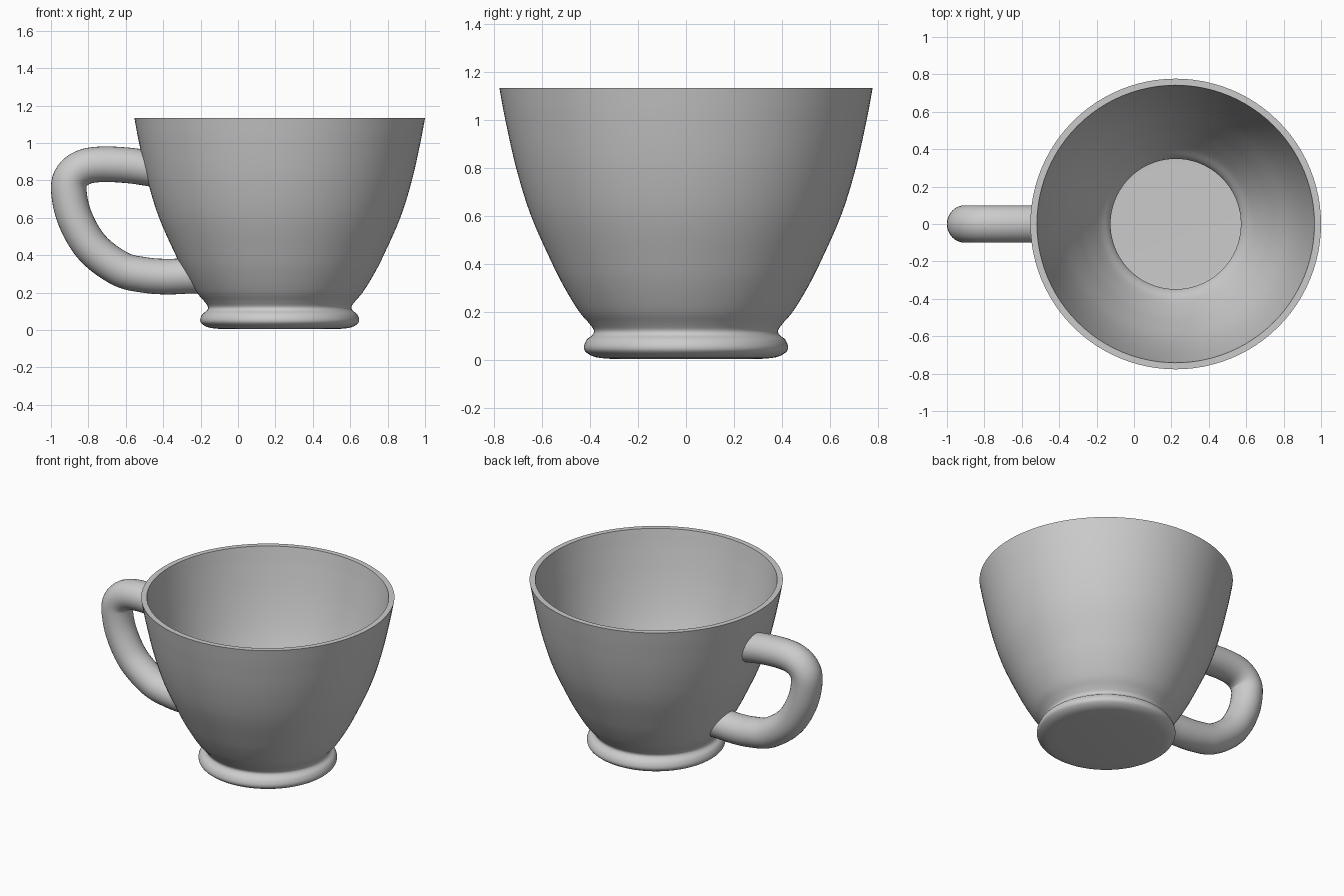
import bpy, bmesh, math
from mathutils import Vector

if "Cube" in bpy.data.objects:
    bpy.data.objects.remove(bpy.data.objects["Cube"])

CX = 0.223      # cup axis
SEG = 96

OUTER = [(0.30, 0.004), (0.375, 0.012), (0.415, 0.032), (0.425, 0.055), (0.413, 0.085),
         (0.389, 0.105), (0.384, 0.125), (0.405, 0.155), (0.447, 0.205), (0.505, 0.30),
         (0.556, 0.40), (0.645, 0.60), (0.707, 0.80), (0.752, 1.0), (0.777, 1.133)]
INNER = [(0.742, 1.133), (0.717, 1.0), (0.671, 0.80), (0.608, 0.60), (0.518, 0.40),
         (0.465, 0.30), (0.407, 0.205), (0.365, 0.155), (0.349, 0.125), (0.354, 0.10),
         (0.378, 0.075), (0.382, 0.055), (0.36, 0.042), (0.30, 0.04)]
HANDLE = [(-0.45, 0.86), (-0.58, 0.879), (-0.72, 0.886), (-0.82, 0.872), (-0.885, 0.825),
          (-0.905, 0.75), (-0.873, 0.60), (-0.78, 0.44), (-0.63, 0.327), (-0.50, 0.294),
          (-0.38, 0.285), (-0.26, 0.29)]


def spline(pts, n):
    """Catmull-Rom curve through 2D points."""
    p = [Vector(q) for q in pts]
    p = [2 * p[0] - p[1]] + p + [2 * p[-1] - p[-2]]
    out = []
    for i in range(1, len(p) - 2):
        a, b, c, d = p[i - 1:i + 3]
        for k in range(n):
            t = k / n
            out.append(0.5 * (2 * b + (c - a) * t + (2 * a - 5 * b + 4 * c - d) * t * t
                              + (3 * b - a - 3 * c + d) * t ** 3))
    return out + [p[-2]]


def skin(name, rings, cap):
    """Join rings of points into a smooth object."""
    bm = bmesh.new()
    vs = [[bm.verts.new(c) for c in r] for r in rings]
    for a, b in zip(vs, vs[1:]):
        n = len(a)
        for i in range(n):
            j = (i + 1) % n
            bm.faces.new((a[i], a[j], b[j], b[i]))
    if cap:
        bm.faces.new(vs[0])
        bm.faces.new(vs[-1])
    bmesh.ops.recalc_face_normals(bm, faces=bm.faces[:])
    me = bpy.data.meshes.new(name)
    bm.to_mesh(me)
    bm.free()
    ob = bpy.data.objects.new(name, me)
    bpy.context.collection.objects.link(ob)
    bpy.context.view_layer.objects.active = ob
    ob.select_set(True)
    bpy.ops.object.shade_smooth_by_angle(angle=math.radians(40))
    ob.select_set(False)


# Cup body: lathe of outer and inner walls
outer = spline(OUTER, 5)
profile = outer + spline(INNER, 4)
angles = [2 * math.pi * i / SEG for i in range(SEG)]
skin("cup_body", [[(CX + r * math.cos(a), r * math.sin(a), z) for a in angles]
                  for r, z in profile], True)


def wall_x(y, z):
    """Left side of the cup wall, slightly below the outer surface."""
    for (r0, z0), (r1, z1) in zip(outer, outer[1:]):
        if z0 <= z <= z1:
            r = r0 + (r1 - r0) * (z - z0) / (z1 - z0)
            return CX + 0.012 - math.sqrt(r * r - y * y)


# Handle: swept tube, trimmed to the cup wall at both ends
path = spline(HANDLE, 6)
rings = []
for i, p in enumerate(path):
    t = (path[min(i + 1, len(path) - 1)] - path[max(i - 1, 0)]).normalized()
    ring = []
    for k in range(32):
        a = 2 * math.pi * k / 32
        u, y = 0.095 * math.cos(a), 0.1 * math.sin(a)
        x, z = p.x - t.y * u, p.y + t.x * u
        limit = wall_x(y, z)
        end = i in (0, len(path) - 1)
        ring.append((limit if end else min(x, limit), y, z))
    rings.append(ring)
skin("handle", rings, False)
